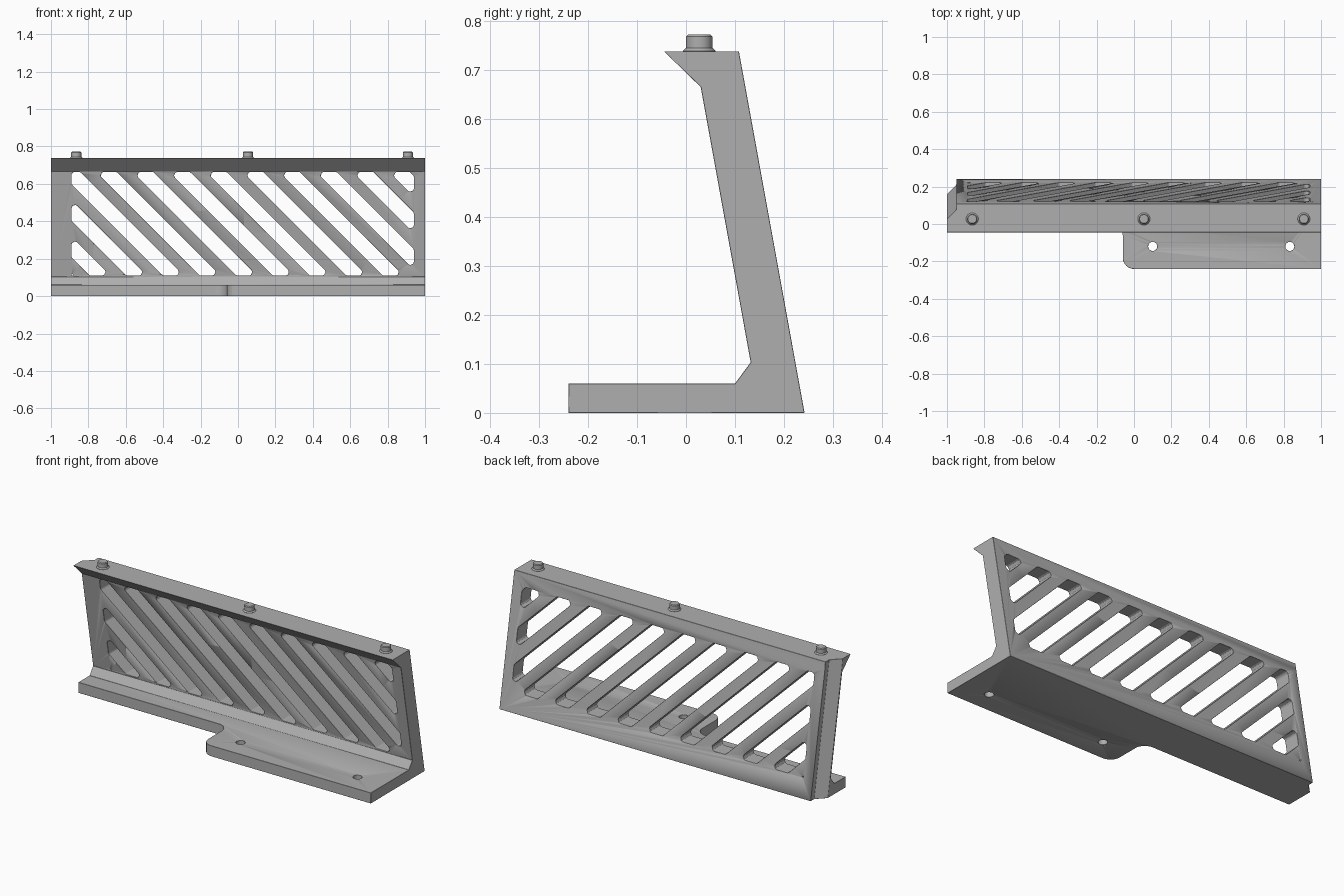
import bpy, bmesh, math
from mathutils import Vector

if "Cube" in bpy.data.objects:
    bpy.data.objects.remove(bpy.data.objects["Cube"])

grey = bpy.data.materials.new("plain_grey")
grey.use_nodes = True
colour = (0.43, 0.43, 0.43, 1)
grey.diffuse_color = colour
grey.node_tree.nodes["Principled BSDF"].inputs["Base Color"].default_value = colour


def rounded(points, radii, steps=5):
    """Replace each corner of a polygon with a tangent arc."""
    out = []
    for i, (p, r) in enumerate(zip(points, radii)):
        p = Vector(p)
        a = Vector(points[i - 1]) - p
        b = Vector(points[(i + 1) % len(points)]) - p
        half = a.angle(b) / 2
        reach = min(r / math.tan(half), 0.45 * min(a.length, b.length))
        if reach < 1e-4:
            out.append(p)
            continue
        r = reach * math.tan(half)
        centre = p + (a.normalized() + b.normalized()).normalized() * r / math.sin(half)
        start = p + a.normalized() * reach - centre
        end = p + b.normalized() * reach - centre
        for s in range(steps + 1):
            mid = start.lerp(end, s / steps)
            out.append(centre + mid.normalized() * r)
    return out


def clip(points, inside):
    """Keep the part of a convex polygon where inside(point) >= 0."""
    out = []
    for i, p in enumerate(points):
        q = points[(i + 1) % len(points)]
        dp, dq = inside(p), inside(q)
        if dp >= 0:
            out.append(p)
        if dp * dq < 0:
            out.append(p.lerp(q, dp / (dp - dq)))
    return out


def add_prism(bm, points, place, shift):
    """Extrude a flat polygon, placed in space by a function, along a vector."""
    face = bm.faces.new([bm.verts.new(place(p)) for p in points])
    ext = bmesh.ops.extrude_face_region(bm, geom=[face])
    moved = [v for v in ext["geom"] if isinstance(v, bmesh.types.BMVert)]
    bmesh.ops.translate(bm, vec=shift, verts=moved)


def finish(name, bm, cutter=False):
    bmesh.ops.recalc_face_normals(bm, faces=bm.faces)
    mesh = bpy.data.meshes.new(name)
    bm.to_mesh(mesh)
    bm.free()
    obj = bpy.data.objects.new(name, mesh)
    bpy.context.collection.objects.link(obj)
    mesh.materials.append(grey)
    if cutter:
        obj.hide_render = True
        obj.hide_viewport = True
        obj.display_type = 'WIRE'
    return obj


# Bracket: foot, leaning wall and top lip in one side profile
profile = [(-0.24, 0), (0.242, 0), (0.108, 0.738), (-0.045, 0.738),
           (0.03, 0.665), (0.132, 0.103), (0.1, 0.06), (-0.24, 0.06)]
bm = bmesh.new()
add_prism(bm, profile, lambda p: (-1, p[0], p[1]), (2, 0, 0))
bracket = finish("slotted_bracket", bm)

# Diagonal slots, clipped to the window in the wall
left, right, low, high = -0.89, 0.94, 0.11, 0.664
pitch, width = 0.196, 0.11
window = [Vector(p) for p in ((left, low), (right, low), (right, high), (left, high))]
bm = bmesh.new()
for k in range(-8, 6):
    start = -0.171 + k * pitch + high
    slot = clip(window, lambda p: p.x + p.y - start)
    slot = clip(slot, lambda p: start + width - p.x - p.y) if slot else slot
    if len(slot) > 2:
        add_prism(bm, rounded(slot, [0.018] * len(slot)),
                  lambda p: (p.x, -0.1, p.y), (0, 0.5, 0))
slots = finish("slot_cutter", bm, True)

# Narrow part of the foot, with an S-shaped shoulder
bm = bmesh.new()
shoulder = [(-1.1, 0), (-0.06, 0), (-0.06, -0.2401), (0.1, -0.2401), (0.1, -0.3), (-1.1, -0.3)]
add_prism(bm, rounded(shoulder, [0, 0.06, 0.06, 0, 0, 0], 8),
          lambda p: (p[0], p[1], -0.1), (0, 0, 0.4))
foot_notch = finish("foot_notch_cutter", bm, True)

# Chamfered rebate down the rear of the right end, leaning with the wall
bm = bmesh.new()
lean = (0.108 - 0.242) / 0.738
rebate = [(-0.95, 0.5), (-0.95, 0.21), (-1.01, 0.15), (-1.1, 0.15), (-1.1, 0.5)]
add_prism(bm, rebate, lambda p: (p[0], p[1] + 0.1 * -lean, -0.1), (0, lean, 1))
end_rebate = finish("end_rebate_cutter", bm, True)

# Screw holes in the foot
bm = bmesh.new()
ring = [Vector((math.cos(i * math.tau / 32), math.sin(i * math.tau / 32))) for i in range(32)]
for x in (0.1, 0.833):
    add_prism(bm, ring, lambda p: (x + p.x * 0.024, -0.12 + p.y * 0.024, -0.1), (0, 0, 0.3))
holes = finish("screw_hole_cutter", bm, True)

for cutter in (slots, foot_notch, end_rebate, holes):
    mod = bracket.modifiers.new(cutter.name, 'BOOLEAN')
    mod.operation, mod.solver, mod.object = 'DIFFERENCE', 'EXACT', cutter
bevel = bracket.modifiers.new("edge_bevel", 'BEVEL')
bevel.width, bevel.segments = 0.004, 1
bevel.limit_method, bevel.angle_limit = 'ANGLE', math.radians(40)

# Locating pins on the lip, flared at the base and chamfered on top
pin_profile = [(0.033, 0.73), (0.033, 0.739), (0.027, 0.745), (0.027, 0.768), (0.023, 0.772)]
parts = [bracket]
for n, x in enumerate((-0.865, 0.053, 0.908)):
    bm = bmesh.new()
    rings = [[bm.verts.new((x + p.x * r, 0.027 + p.y * r, z)) for p in ring]
             for r, z in pin_profile]
    for a, b in zip(rings, rings[1:]):
        for i in range(len(ring)):
            bm.faces.new((a[i - 1], a[i], b[i], b[i - 1]))
    bm.faces.new(rings[0])
    bm.faces.new(rings[-1])
    parts.append(finish(f"locating_pin_{n + 1}", bm))

bpy.ops.object.select_all(action='DESELECT')
for obj in parts:
    obj.select_set(True)
bpy.context.view_layer.objects.active = bracket
bpy.ops.object.shade_smooth_by_angle(angle=math.radians(30))
